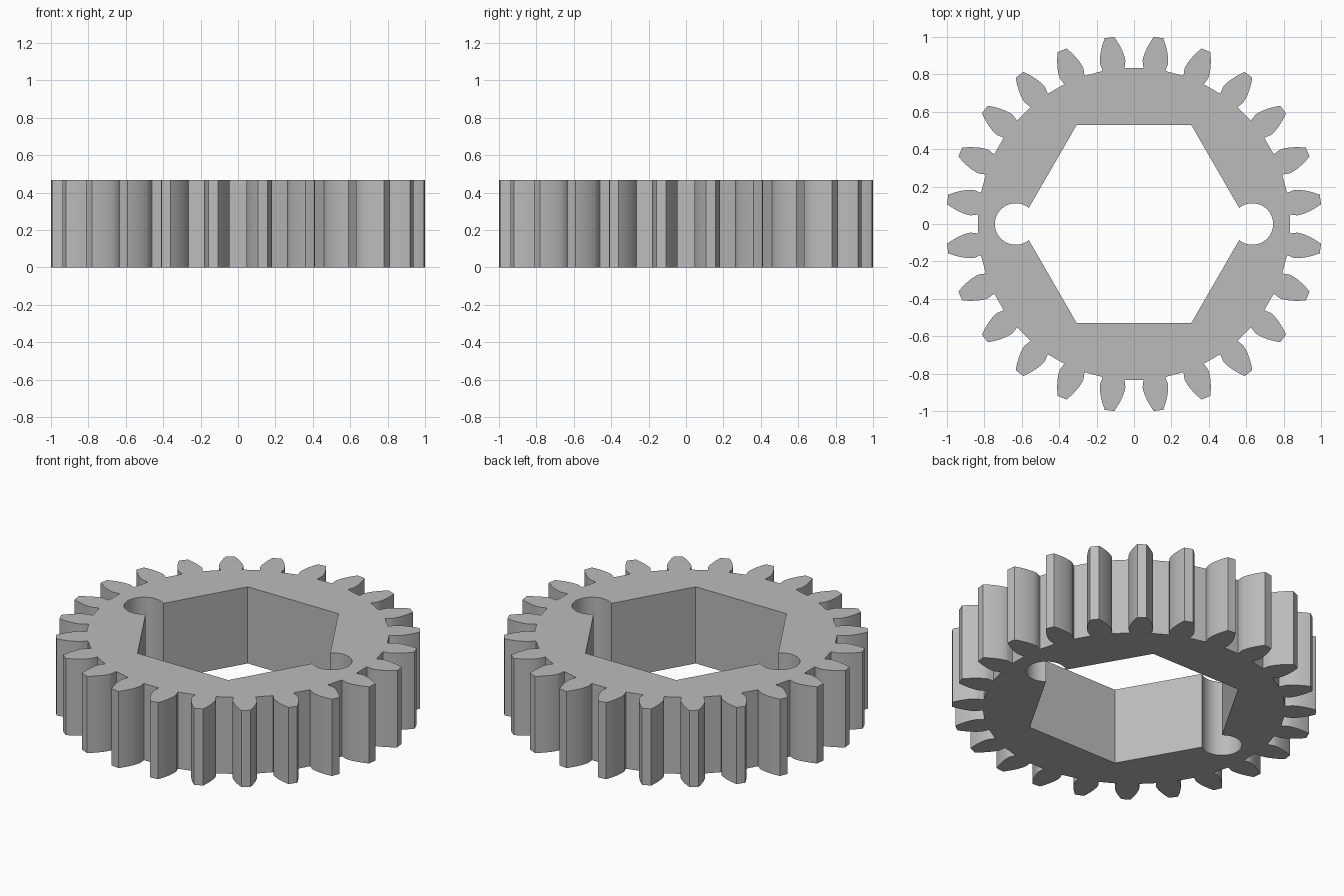
import bpy, bmesh
from math import sin, cos, acos, tan, pi, radians, atan2, hypot
from mathutils import Vector

cube = bpy.data.objects.get("Cube")
if cube:
    bpy.data.objects.remove(cube, do_unlink=True)

# Gear proportions
TEETH = 24
HEIGHT = 0.467
TIP = 1.0055
MODULE = TIP / (TEETH / 2 + 1)
PITCH = MODULE * TEETH / 2
ROOT = 0.835
PRESSURE = radians(20)
BASE = PITCH * cos(PRESSURE)
APOTHEM = 0.53
NOTCH_X, NOTCH_R = 0.633, 0.111


def polar(r, a):
    return Vector((r * cos(a), r * sin(a), 0))


def involute(a):
    return tan(a) - a


def half_angle(r):
    """Half of the tooth's angular width at radius r."""
    return pi / (2 * TEETH) + involute(PRESSURE) - involute(acos(min(1, BASE / r))) - 0.002


def gear_outline():
    steps = 8
    flank = [(ROOT, 0.071), (ROOT + 0.018, 0.0735)]
    for i in range(steps + 1):
        r = BASE + (TIP - BASE) * i / steps
        flank.append((r, half_angle(r)))
    points = []
    for k in range(TEETH):
        mid = (k + 0.5) * 2 * pi / TEETH
        points += [polar(r, mid - h) for r, h in flank]
        points += [polar(r, mid + h) for r, h in reversed(flank)]
    return points


def bore_outline():
    # Hexagon with a round notch on its left and right corners
    corner = APOTHEM / cos(pi / 6)
    # Where the notch circle crosses the sloping hexagon side
    d = NOTCH_X - corner
    t = -d / 2 + (NOTCH_R ** 2 - 0.75 * d * d) ** 0.5
    meet = Vector((corner - t / 2, t * sin(pi / 3), 0))
    sweep = atan2(meet.y, meet.x - NOTCH_X)
    steps = 28
    half = [Vector((NOTCH_X, 0, 0)) + polar(NOTCH_R, -sweep + 2 * sweep * i / steps)
            for i in range(steps + 1)]
    half += [polar(corner, pi / 3), polar(corner, 2 * pi / 3)]
    return half + [-p for p in half]


# Fill between the two outlines and extrude
bm = bmesh.new()
edges = []
for outline in (gear_outline(), bore_outline()):
    verts = [bm.verts.new(p) for p in outline]
    edges += [bm.edges.new((v, verts[i - 1])) for i, v in enumerate(verts)]
bmesh.ops.triangle_fill(bm, edges=edges, use_beauty=True, normal=(0, 0, 1))
ext = bmesh.ops.extrude_face_region(bm, geom=bm.faces[:], use_keep_orig=True)
bmesh.ops.translate(bm, vec=(0, 0, HEIGHT),
                    verts=[g for g in ext["geom"] if isinstance(g, bmesh.types.BMVert)])
bmesh.ops.recalc_face_normals(bm, faces=bm.faces[:])

mesh = bpy.data.meshes.new("gear_ring")
bm.to_mesh(mesh)
bm.free()
gear = bpy.data.objects.new("gear_ring", mesh)
bpy.context.collection.objects.link(gear)

# Plain grey material
grey = bpy.data.materials.new("plain_grey")
grey.use_nodes = True
colour = (0.5, 0.5, 0.5, 1)
grey.diffuse_color = colour
grey.node_tree.nodes["Principled BSDF"].inputs["Base Color"].default_value = colour
mesh.materials.append(grey)

# Smooth curved flanks, sharp edges
bpy.ops.object.select_all(action="DESELECT")
gear.select_set(True)
bpy.context.view_layer.objects.active = gear
bpy.ops.object.shade_smooth_by_angle(angle=radians(25))
